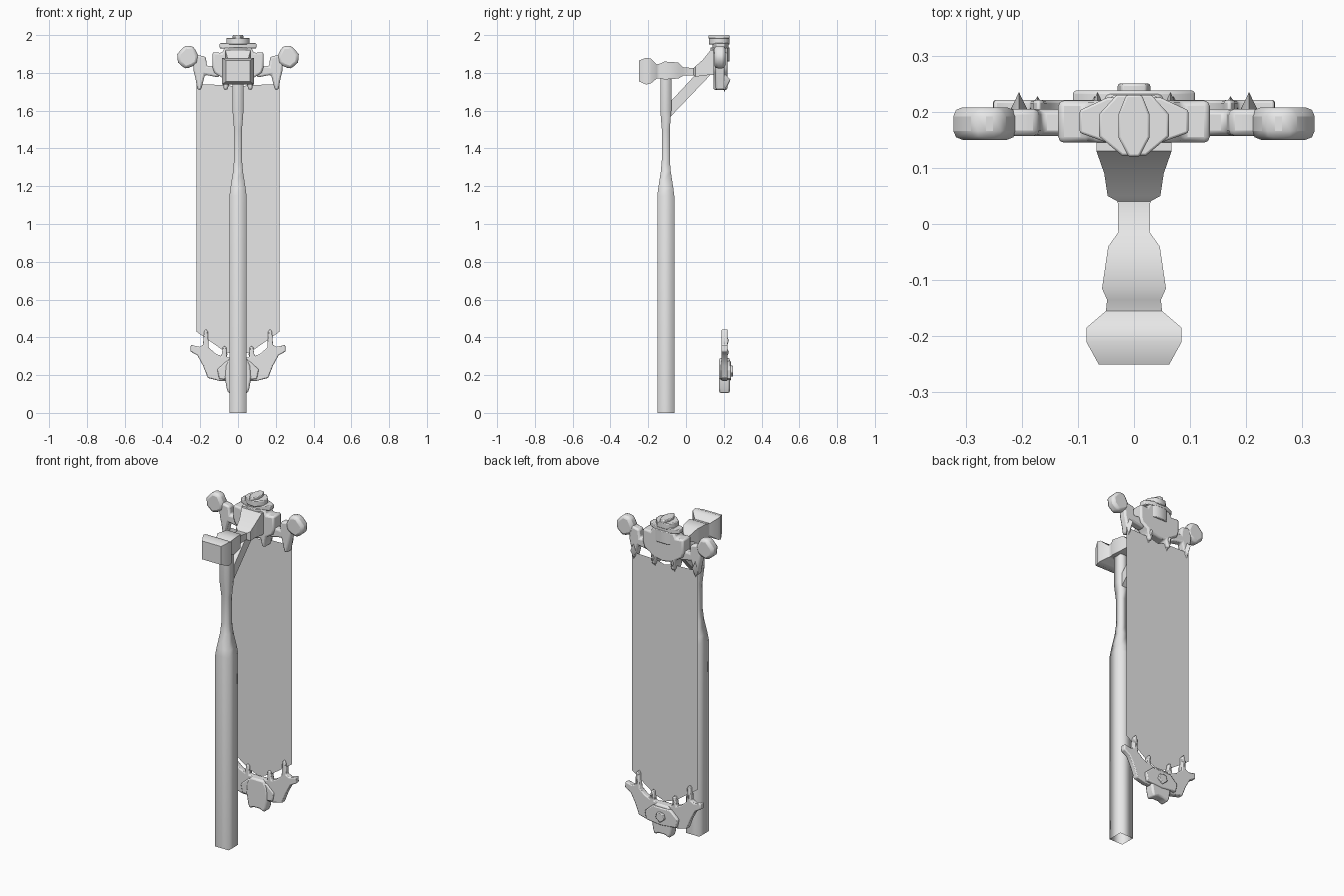
import bpy, bmesh, math

if "Cube" in bpy.data.objects:
    bpy.data.objects.remove(bpy.data.objects["Cube"])

grey = bpy.data.materials.new("pale_grey")
grey.diffuse_color = (0.8, 0.8, 0.8, 1)
grey.use_nodes = True
grey.node_tree.nodes["Principled BSDF"].inputs["Base Color"].default_value = grey.diffuse_color


def finish(name, bm, angle=50, bevel=0.0):
    bmesh.ops.recalc_face_normals(bm, faces=bm.faces)
    me = bpy.data.meshes.new(name)
    bm.to_mesh(me)
    bm.free()
    me.materials.append(grey)
    me.shade_smooth()
    me.set_sharp_from_angle(angle=math.radians(angle))
    ob = bpy.data.objects.new(name, me)
    bpy.context.collection.objects.link(ob)
    if bevel:
        mod = ob.modifiers.new("soft_edges", "BEVEL")
        mod.width = bevel
        mod.segments = 2
        mod.limit_method = "ANGLE"
        mod.angle_limit = math.radians(50)
    return ob


def loft(name, rings, angle, caps):
    """Join rings of four points each into a tube."""
    bm = bmesh.new()
    rows = [[bm.verts.new(p) for p in ring] for ring in rings]
    for a, b in zip(rows, rows[1:]):
        for i in range(4):
            j = (i + 1) % 4
            bm.faces.new((a[i], a[j], b[j], b[i]))
    if caps:
        bm.faces.new(rows[0])
        bm.faces.new(rows[-1])
    return finish(name, bm, angle)


def prism(name, pts, axis, lo, hi, signs=(1,), bevel=0.0):
    """Extrude a 2D outline along an axis; signs repeats it mirrored in x."""
    place = {"X": lambda a, b, t: (t, a, b),
             "Y": lambda a, b, t: (a, t, b),
             "Z": lambda a, b, t: (a, b, t)}[axis]
    bm = bmesh.new()
    for s in signs:
        ends = []
        for t in (lo, hi):
            co = [place(a, b, t) for a, b in pts]
            ends.append([bm.verts.new((s * x, y, z)) for x, y, z in co])
            bm.faces.new(ends[-1])
        n = len(pts)
        for i in range(n):
            j = (i + 1) % n
            bm.faces.new((ends[0][i], ends[0][j], ends[1][j], ends[1][i]))
    return finish(name, bm, 50, bevel)


def both(half):
    """Mirror a half outline in x into a closed one."""
    return half + [(-x, z) for x, z in reversed(half) if x > 0]


def claws(name, spots, y0, y1, w, h):
    """Pointed diamond hooks on both sides."""
    bm = bmesh.new()
    for cx, cz in spots:
        for s in (1, -1):
            ring = [bm.verts.new((s * cx + dx, y0, cz + dz))
                    for dx, dz in ((w, 0), (0, h), (-w, 0), (0, -h))]
            tip = bm.verts.new((s * cx, y1, cz + h * 0.3))
            bm.faces.new(ring)
            for i in range(4):
                bm.faces.new((ring[i], ring[(i + 1) % 4], tip))
    finish(name, bm)


# Square post, open at the bottom
PY = -0.107
post = [(0, .045), (1.15, .045), (1.19, .04), (1.28, .026), (1.34, .021),
        (1.5, .021), (1.6, .029), (1.8, .029)]
loft("post", [[(sx * r, PY + sy * r, z) for sx, sy in
               ((-1, -1), (1, -1), (1, 1), (-1, 1))] for z, r in post], 180, False)

# Carved beam: y, half width, bottom, top
beam = [(-.25, .063, 1.755, 1.865), (-.21, .085, 1.738, 1.88),
        (-.185, .085, 1.745, 1.875), (-.155, .05, 1.77, 1.845),
        (-.135, .048, 1.77, 1.85), (-.115, .057, 1.765, 1.86),
        (-.04, .046, 1.77, 1.855), (-.015, .028, 1.785, 1.83),
        (.04, .029, 1.787, 1.825), (.05, .047, 1.78, 1.835),
        (.09, .053, 1.785, 1.87), (.13, .067, 1.79, 1.92), (.17, .067, 1.79, 1.92)]
loft("beam", [[(-w, y, a), (w, y, a), (w, y, b), (-w, y, b)]
              for y, w, a, b in beam], 50, True)

# Diagonal brace
prism("brace", [(-.085, 1.565), (-.085, 1.645), (.05, 1.79), (.13, 1.79)],
      "X", -.018, .018)

# Hanging cloth
bm = bmesh.new()
cloth = both([(0, 1.72), (.05, 1.735), (.22, 1.74), (.22, .43), (.07, .325), (0, .30)])
bm.faces.new([bm.verts.new((x, .2, z)) for x, z in cloth])
finish("banner_cloth", bm)

# Top ornament: bone-like arms
arm_neck = [(.10, 1.775), (.10, 1.84), (.165, 1.835), (.17, 1.885), (.215, 1.895),
            (.24, 1.88), (.235, 1.81), (.225, 1.77), (.215, 1.71), (.195, 1.71),
            (.175, 1.79)]
prism("top_arms", arm_neck, "Y", .157, .205, (1, -1), .012)
knob = [(.21, 1.89), (.235, 1.94), (.28, 1.945), (.322, 1.90), (.318, 1.855),
        (.278, 1.82), (.24, 1.835), (.215, 1.85)]
prism("top_knobs", knob, "Y", .15, .208, (1, -1), .016)

# Top ornament: centre body with two short teeth
prism("top_centre", both([(0, 1.93), (.07, 1.935), (.085, 1.905), (.135, 1.91),
                          (.135, 1.83), (.125, 1.80), (.085, 1.775), (.075, 1.71),
                          (.055, 1.71), (.045, 1.755), (0, 1.745)]),
      "Y", .145, .22, bevel=.012)

# Stacked crown tiers: half width, front y, back y, bottom, top
for i, (w, f, b, lo, hi) in enumerate([(.072, .13, .23, 1.86, 1.935),
                                       (.097, .14, .225, 1.93, 1.957),
                                       (.062, .122, .23, 1.95, 1.985),
                                       (.028, .12, .23, 1.98, 2.0)]):
    m = (f + b) / 2
    prism(f"crown_tier_{i + 1}",
          both([(w * .35, f), (w, m - .02), (w, m + .02), (w * .5, b)]),
          "Z", lo, hi, bevel=.004)

# Hooks behind the cloth at top and bottom
claws("top_hooks", [(.065, 1.745), (.205, 1.75)], .2, .235, .017, .05)
claws("bottom_hooks", [(.07, .31), (.172, .37)], .205, .228, .014, .05)

# Bottom ornament: winged arms with upright prongs
wing = [(.03, .17), (.03, .29), (.06, .295), (.062, .345), (.07, .355), (.08, .35),
        (.088, .30), (.12, .315), (.155, .345), (.16, .43), (.17, .445), (.18, .43),
        (.185, .36), (.205, .35), (.25, .36), (.252, .325), (.215, .305), (.185, .25),
        (.16, .185), (.10, .17)]
prism("bottom_wings", wing, "Y", .188, .221, (1, -1), .007)

# Bottom ornament: centre shield, cross plate and raised nub
prism("bottom_shield", both([(0, .29), (.045, .29), (.065, .25), (.07, .19), (.06, .13),
                             (.05, .102), (.02, .115), (0, .115)]),
      "Y", .175, .232, bevel=.01)
prism("bottom_cross_plate", both([(0, .275), (.06, .275), (.11, .23), (.10, .18),
                                  (0, .17)]), "Y", .18, .238, bevel=.006)
prism("bottom_nub", both([(0, .25), (.022, .245), (.03, .215), (0, .19)]),
      "Y", .22, .25, bevel=.004)
